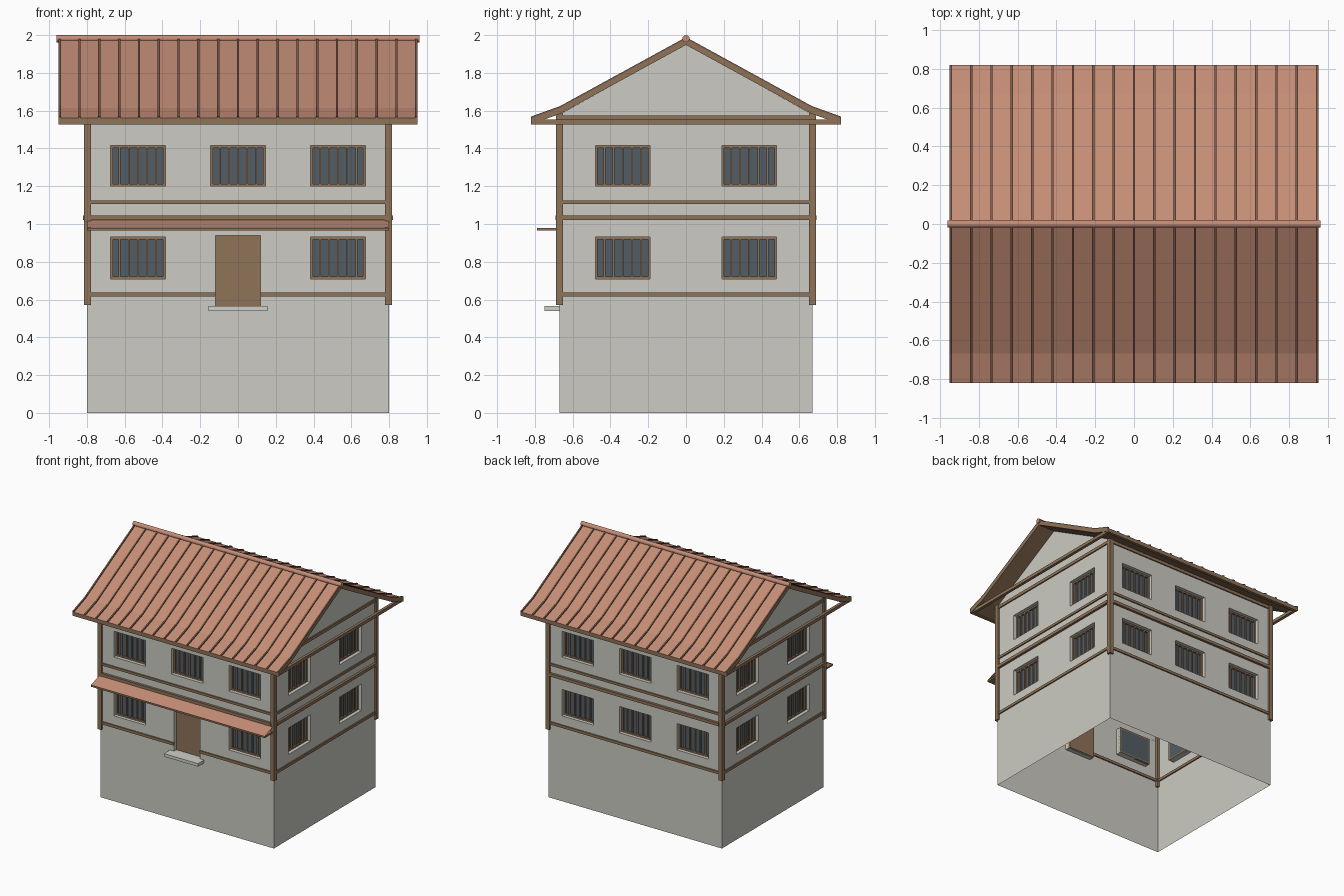
import bpy, bmesh, math
from mathutils import Matrix, Vector

if "Cube" in bpy.data.objects:
    bpy.data.objects.remove(bpy.data.objects["Cube"])


def material(name, r, g, b):
    lin = [((c / 255 + 0.055) / 1.055) ** 2.4 for c in (r, g, b)]
    m = bpy.data.materials.new(name)
    m.diffuse_color = (*lin, 1)
    m.use_nodes = True
    m.node_tree.nodes["Principled BSDF"].inputs["Base Color"].default_value = m.diffuse_color
    return m


PLASTER = material("plaster", 204, 203, 195)
WOOD = material("brown wood", 142, 115, 88)
TILE = material("terracotta", 196, 141, 118)
RIB = material("dark terracotta", 125, 90, 74)
GLASS = material("dark glass", 82, 92, 102)
STONE = material("step stone", 208, 208, 203)


def finish(name, bm, *mats, matrix=None):
    me = bpy.data.meshes.new(name)
    if matrix:
        bm.transform(matrix)
    bm.to_mesh(me)
    bm.free()
    for m in mats:
        me.materials.append(m)
    ob = bpy.data.objects.new(name, me)
    bpy.context.collection.objects.link(ob)
    return ob


def box(bm, x0, x1, y0, y1, z0, z1):
    size = Matrix.Diagonal((x1 - x0, y1 - y0, z1 - z0, 1))
    mid = Matrix.Translation(((x0 + x1) / 2, (y0 + y1) / 2, (z0 + z1) / 2))
    bmesh.ops.create_cube(bm, size=1, matrix=mid @ size)


def quad(bm, *pts):
    return bm.faces.new([bm.verts.new(p) for p in pts])


def slab(bm, profile, thick, x0, x1):
    """Bent sheet following (y, z) profile points, spanning x0 to x1."""
    rows = [[bm.verts.new(p) for p in ((x0, y, z), (x1, y, z),
                                       (x1, y, z - thick), (x0, y, z - thick))]
            for y, z in profile]
    for a, b in zip(rows, rows[1:]):
        for i in range(4):
            j = (i + 1) % 4
            bm.faces.new((a[i], a[j], b[j], b[i]))
    bm.faces.new(rows[0])
    bm.faces.new(rows[-1][::-1])
    bmesh.ops.recalc_face_normals(bm, faces=bm.faces)


HX, HY, EAVE = 0.80, 0.67, 1.58
DEPTH = 0.05                               # window recess
STOREYS = ((0.71, 0.93), (1.20, 1.415))
DOOR = (-0.12, 0.12, 0.565, 0.94)


def build_wall(side, angle, half, dist, openings, door=None):
    rot = Matrix.Rotation(math.radians(angle), 4, 'Z')
    y = -dist
    holes = openings + ([door] if door else [])

    # wall skin with openings and reveals
    bm = bmesh.new()
    us = sorted({-half, half, *[v for h in holes for v in h[:2]]})
    zs = sorted({0, EAVE, *[v for h in holes for v in h[2:]]})
    for a, b in zip(us, us[1:]):
        for c, d in zip(zs, zs[1:]):
            u, z = (a + b) / 2, (c + d) / 2
            if not any(h[0] < u < h[1] and h[2] < z < h[3] for h in holes):
                quad(bm, (a, y, c), (b, y, c), (b, y, d), (a, y, d))
    for a, b, c, d in holes:
        ring = [(a, c), (b, c), (b, d), (a, d)]
        for (u, z), (v, w) in zip(ring, ring[1:] + ring[:1]):
            quad(bm, (v, y, w), (u, y, z), (u, y + DEPTH, z), (v, y + DEPTH, w))
    if half == HY:                         # gable triangle
        bm.faces.new([bm.verts.new(p) for p in
                      ((-half, y, EAVE), (half, y, EAVE), (0, y, 1.95))])
    bmesh.ops.remove_doubles(bm, verts=bm.verts, dist=1e-5)
    finish(side + "_wall", bm, PLASTER, matrix=rot)

    # window frames, bars and panes
    wood, panes = bmesh.new(), bmesh.new()
    f = 0.012
    near, far = y + 0.028, y + DEPTH
    for a, b, c, d in openings:
        for u0, u1 in ((a, a + f), (b - f, b)):
            box(wood, u0, u1, near, far, c, d)
        for z0, z1 in ((c, c + f), (d - f, d)):
            box(wood, a + f, b - f, near, far, z0, z1)
        for i in range(1, 6):
            u = a + (b - a) * i / 6
            box(wood, u - 0.005, u + 0.005, near, near + 0.01, c + f, d - f)
        box(panes, a + f, b - f, far - 0.008, far, c + f, d - f)
    finish(side + "_window_frames", wood, WOOD, matrix=rot)
    finish(side + "_window_panes", panes, GLASS, matrix=rot)

    # timber belts
    bm = bmesh.new()
    e = half - 0.017
    spans = [(-e, door[0]), (door[1], e)] if door else [(-e, e)]
    for u0, u1 in spans:
        box(bm, u0, u1, y - 0.01, y + 0.01, 0.615, 0.637)
    for z0, z1, t in ((1.02, 1.045, 0.02), (1.105, 1.125, 0.01), (1.55, 1.575, 0.01)):
        box(bm, -e, e, y - t, y + t, z0, z1)
    finish(side + "_belts", bm, WOOD, matrix=rot)


def windows(centres, storeys=STOREYS):
    return [(c - 0.145, c + 0.145, z0, z1) for c in centres for z0, z1 in storeys]


LONG = (-0.53, 0, 0.53)
build_wall("front", 0, HX, HY,
           windows((-0.53, 0.53)) + windows((0,), STOREYS[1:]), DOOR)
build_wall("right", 90, HY, HX, windows((-0.335, 0.335)))
build_wall("back", 180, HX, HY, windows(LONG))
build_wall("left", 270, HY, HX, windows((-0.335, 0.335)))

# corner posts
bm = bmesh.new()
for sx in (-1, 1):
    for sy in (-1, 1):
        x, y = sx * 0.797, sy * 0.669
        box(bm, x - 0.018, x + 0.018, y - 0.018, y + 0.018, 0.57, 1.586)
finish("corner_posts", bm, WOOD)

# door and step
bm = bmesh.new()
box(bm, DOOR[0], DOOR[1], -HY + 0.03, -HY + DEPTH, DOOR[2], DOOR[3])
finish("door", bm, WOOD)
bm = bmesh.new()
box(bm, -0.157, 0.157, -0.75, -HY, 0.54, 0.565)
finish("door_step", bm, STONE)

# canopy: wooden shelf with a thin sloping cover
bm = bmesh.new()
box(bm, -HX, HX, -0.79, -HY, 0.965, 0.979)
finish("canopy_shelf", bm, WOOD)
bm = bmesh.new()
quad(bm, (-HX, -0.79, 0.981), (HX, -0.79, 0.981), (HX, -HY, 1.022), (-HX, -HY, 1.022))
finish("canopy_cover", bm, TILE)

# main roof: tiled on top, timber edges and underside
PROFILE = [(-0.82, 1.56), (-0.667, 1.615), (0, 1.98), (0.667, 1.615), (0.82, 1.56)]
bm = bmesh.new()
slab(bm, PROFILE, 0.032, -0.95, 0.95)
for face in bm.faces:
    face.material_index = 1 if face.normal.z > 0.3 else 0
finish("roof", bm, WOOD, TILE)

# raised seams
bm = bmesh.new()
for i in range(19):
    x = -0.944 + 1.888 * i / 18
    slab(bm, [(y, z + 0.009) for y, z in PROFILE], 0.012, x - 0.006, x + 0.006)
finish("roof_seams", bm, RIB)

# ridge cap
bm = bmesh.new()
bmesh.ops.create_cone(bm, cap_ends=True, segments=16, radius1=0.019, radius2=0.019, depth=1.92,
                      matrix=Matrix.Translation((0, 0, 1.981)) @ Matrix.Rotation(math.pi / 2, 4, 'Y'))
for face in bm.faces:
    face.smooth = len(face.verts) == 4
finish("ridge_cap", bm, TILE)

# eave boards and gable tie beams
bm = bmesh.new()
for s in (-1, 1):
    y, x = s * 0.808, s * 0.932
    box(bm, -0.945, 0.945, y - 0.012, y + 0.012, 1.528, 1.554)
    box(bm, x - 0.012, x + 0.012, -0.796, 0.796, 1.528, 1.554)
finish("eave_beams", bm, WOOD)
